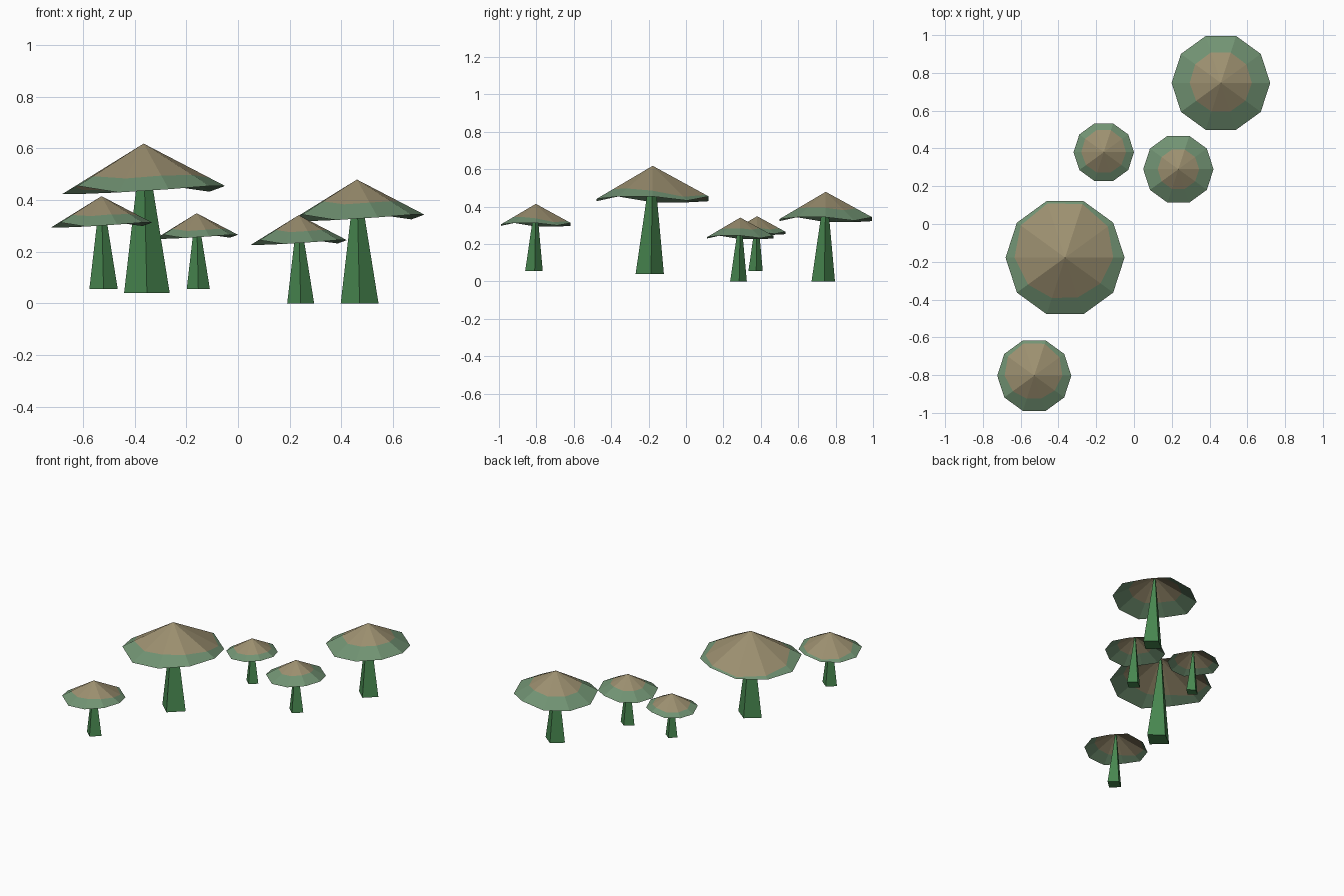
import bpy, bmesh
from math import sin, cos, pi
from mathutils import Vector

if "Cube" in bpy.data.objects:
    bpy.data.objects.remove(bpy.data.objects["Cube"], do_unlink=True)


def material(name, rgb):
    m = bpy.data.materials.new(name)
    m.use_nodes = True
    color = (*rgb, 1)
    m.diffuse_color = color
    bsdf = next(n for n in m.node_tree.nodes if n.type == 'BSDF_PRINCIPLED')
    bsdf.inputs["Base Color"].default_value = color
    bsdf.inputs["Roughness"].default_value = 0.9
    return m


TAN = material("tan_cap_top", (0.33, 0.275, 0.16))
SAGE = material("sage_cap_rim", (0.165, 0.29, 0.17))
STEM = material("green_stem", (0.065, 0.245, 0.08))

HEIGHT = 1.835          # total height for a cap of radius 1
RIM_DROPS = [.52, .59, .52, .60, .62, .62, .52, .60, .56, .52]


def finish(bm, name, mats, loc, size):
    me = bpy.data.meshes.new(name)
    bm.to_mesh(me)
    bm.free()
    for m in mats:
        me.materials.append(m)
    ob = bpy.data.objects.new(name, me)
    ob.location = loc
    ob.scale = (size, size, size)
    bpy.context.collection.objects.link(ob)


# Thin ten-sided cap with a wavy rim; the centre patch is tan
def cap(name, loc, size, patch, bulge):
    bm = bmesh.new()
    apex = Vector((0, 0, HEIGHT))
    top = bm.verts.new(apex)
    inner, outer = [], []
    n = len(RIM_DROPS)
    for i, drop in enumerate(RIM_DROPS):
        a = 2 * pi * i / n
        rim = Vector((cos(a), sin(a), HEIGHT - drop))
        f = patch + bulge * sin(a - 0.15)
        inner.append(bm.verts.new(apex.lerp(rim, f)))
        outer.append(bm.verts.new(rim))
    for i in range(n):
        j = (i + 1) % n
        bm.faces.new((top, inner[i], inner[j]))
        bm.faces.new((inner[i], outer[i], outer[j], inner[j])).material_index = 1
    finish(bm, name, (TAN, SAGE), loc, size)


# Four-sided tapering stem that narrows to a tip beneath the cap peak
def stem(name, loc, size):
    bm = bmesh.new()
    corners = [(.28, 0), (0, .22), (-.28, 0), (0, -.26)]
    low = [bm.verts.new((x + .04, y - .03, 0)) for x, y in corners]
    high = [bm.verts.new((x * .12, y * .12, HEIGHT - .05)) for x, y in corners]
    bm.faces.new(low[::-1])
    bm.faces.new(high)
    for i in range(4):
        j = (i + 1) % 4
        bm.faces.new((low[i], low[j], high[j], high[i]))
    finish(bm, name, (STEM,), loc, size)


# name, position of base, cap radius, tan patch size, patch bulge to the back
MUSHROOMS = [
    ("large", (-.365, -.178, .04), .315, .83, .13),
    ("front", (-.528, -.803, .055), .196, .78, .14),
    ("back", (.46, .747, 0), .261, .63, .02),
    ("middle", (.235, .29, 0), .186, .59, 0),
    ("small", (-.16, .38, .055), .16, .74, .03),
]
for name, loc, size, patch, bulge in MUSHROOMS:
    cap(name + "_mushroom_cap", loc, size, patch, bulge)
    stem(name + "_mushroom_stem", loc, size)
